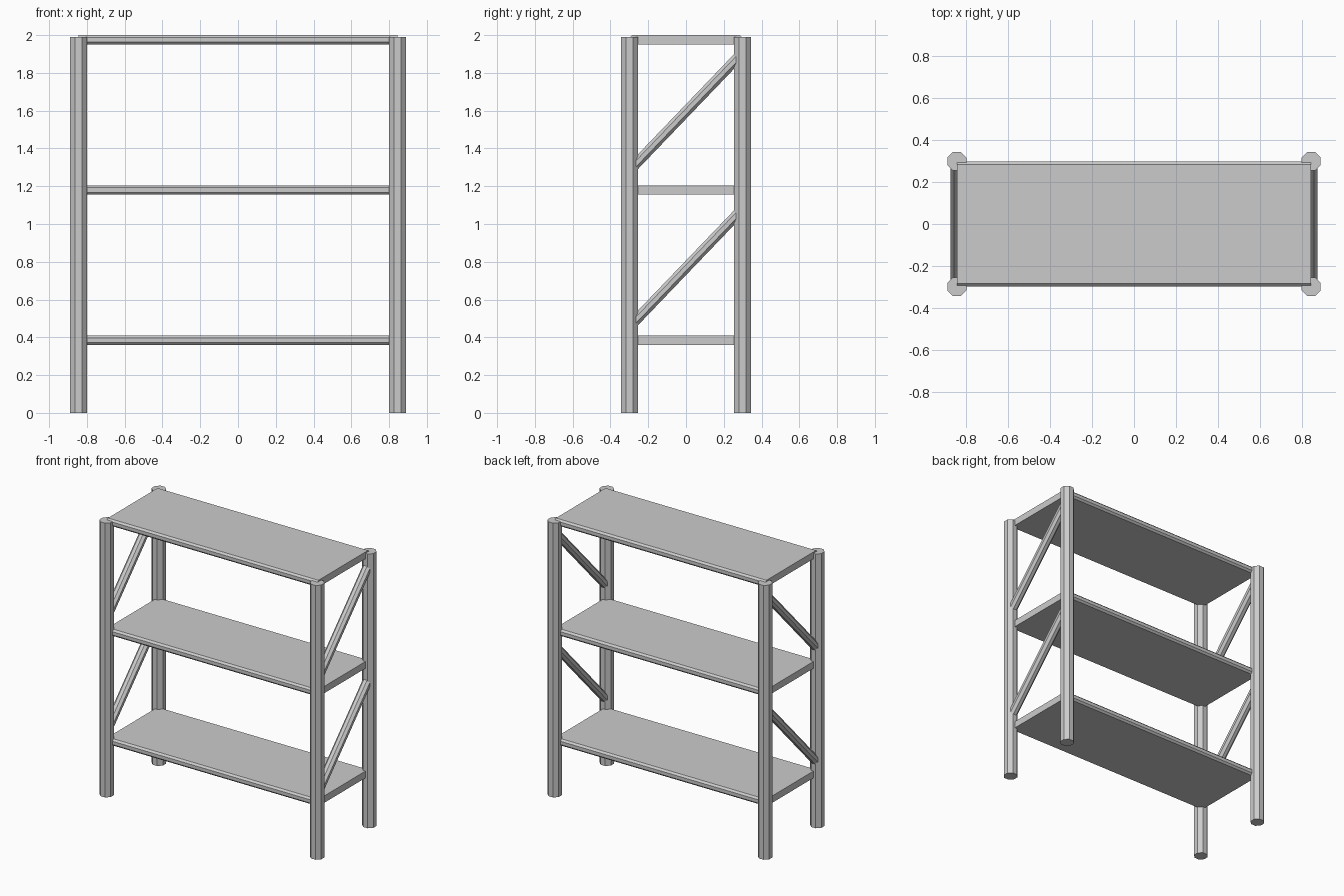
import bpy, bmesh
from math import pi, cos
from mathutils import Vector, Matrix

if "Cube" in bpy.data.objects:
    bpy.data.objects.remove(bpy.data.objects["Cube"])


def finish(bm, name):
    bmesh.ops.recalc_face_normals(bm, faces=bm.faces)
    mesh = bpy.data.meshes.new(name)
    bm.to_mesh(mesh)
    bm.free()
    obj = bpy.data.objects.new(name, mesh)
    bpy.context.collection.objects.link(obj)
    return obj


def octagon_bar(name, start, end, half_x, half_other):
    """Eight-sided bar, flat sides facing the axes, lying in a y-z plane."""
    start, end = Vector(start), Vector(end)
    axis = end - start
    bm = bmesh.new()
    bmesh.ops.create_cone(bm, cap_ends=True, segments=8, radius1=1 / cos(pi / 8),
                          radius2=1 / cos(pi / 8), depth=axis.length,
                          matrix=Matrix.Rotation(pi / 8, 4, 'Z'))
    # make sure flats (not corners) face the axes
    if max(v.co.x for v in bm.verts) > 1.05:
        bmesh.ops.rotate(bm, verts=bm.verts, matrix=Matrix.Rotation(pi / 8, 3, 'Z'))
    z = axis.normalized()
    x = Vector((1, 0, 0))
    y = z.cross(x)
    for v in bm.verts:
        c = v.co.copy()
        v.co = (start + end) / 2 + x * c.x * half_x + y * c.y * half_other + z * c.z
    return finish(bm, name)


def shelf(name, top):
    """Board with chamfered long edges, extruded along x."""
    w, t, c, length = 0.297, 0.05, 0.013, 1.69
    profile = [(-w, -t + c), (-w + c, -t), (w - c, -t), (w, -t + c),
               (w, -c), (w - c, 0), (-w + c, 0), (-w, -c)]
    bm = bmesh.new()
    face = bm.faces.new([bm.verts.new((-length / 2, y, top + z)) for y, z in profile])
    ext = bmesh.ops.extrude_face_region(bm, geom=[face], use_keep_orig=True)
    moved = [g for g in ext['geom'] if isinstance(g, bmesh.types.BMVert)]
    bmesh.ops.translate(bm, verts=moved, vec=(length, 0, 0))
    return finish(bm, name)


# Shelves
for label, top in (("bottom", 0.41), ("middle", 1.205), ("top", 2.0)):
    shelf(f"{label}_shelf", top)

for side, x in (("left", -0.845), ("right", 0.845)):
    # Corner posts
    for end, y in (("front", -0.299), ("back", 0.299)):
        octagon_bar(f"{end}_{side}_post", (x, y, 0), (x, y, 1.99), 0.045, 0.045)
    # Diagonal braces
    for label, mid in (("lower", 0.768), ("upper", 1.595)):
        octagon_bar(f"{label}_{side}_brace", (x, -0.28, mid - 0.292),
                    (x, 0.28, mid + 0.292), 0.03, 0.027)
